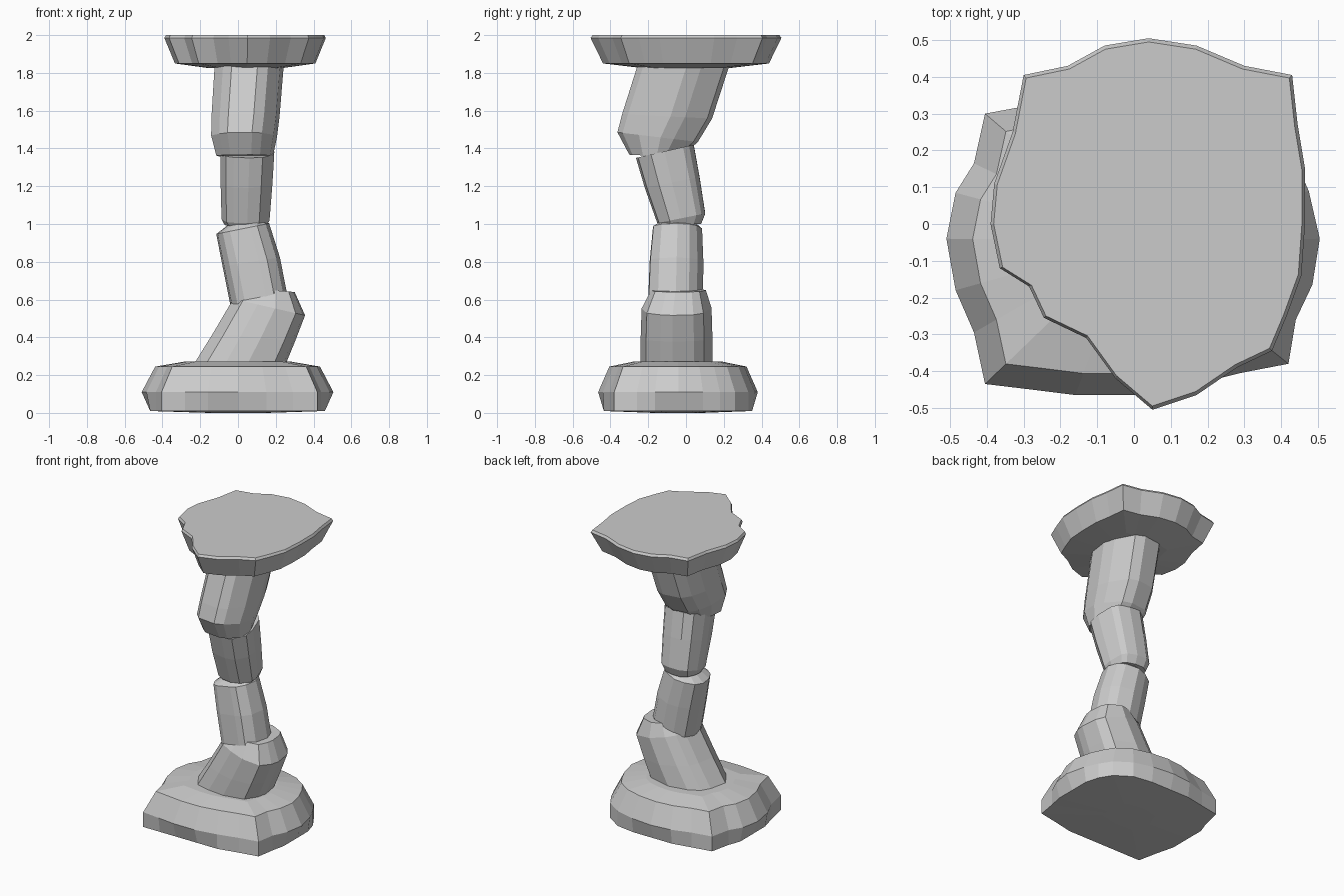
import bpy, bmesh, math, random

random.seed(4)


def skin(name, loops):
    """Join equal-length rings of points into one closed mesh."""
    bm = bmesh.new()
    rings = [[bm.verts.new(p) for p in loop] for loop in loops]
    n = len(rings[0])
    for a, b in zip(rings, rings[1:]):
        for i in range(n):
            j = (i + 1) % n
            bm.faces.new((a[i], a[j], b[j], b[i]))
    bm.faces.new(rings[0][::-1])
    bm.faces.new(rings[-1])
    bmesh.ops.recalc_face_normals(bm, faces=bm.faces)
    mesh = bpy.data.meshes.new(name)
    bm.to_mesh(mesh)
    bm.free()
    bpy.context.collection.objects.link(bpy.data.objects.new(name, mesh))


def rock_outline(n=13):
    """Slightly squarish, irregular section filling -1..1 on both axes."""
    pts = []
    for i in range(n):
        a = math.tau * (i + random.uniform(-0.25, 0.25)) / n
        r = random.uniform(0.95, 1.05)
        c, s = math.cos(a), math.sin(a)
        pts.append((r * math.copysign(abs(c) ** 0.8, c),
                    r * math.copysign(abs(s) ** 0.8, s)))
    spans = [(min(v), max(v)) for v in zip(*pts)]
    return [tuple(2 * (v - lo) / (hi - lo) - 1 for v, (lo, hi) in zip(p, spans))
            for p in pts]


def column_stone(name, rings):
    """Leaning stone through rings (cx, cy, cz, rx, ry, slope_x, slope_y)."""
    outline = rock_outline()
    skin(name, [[(cx + px * rx, cy + py * ry, cz + px * rx * sx + py * ry * sy)
                 for px, py in outline]
                for cx, cy, cz, rx, ry, sx, sy in rings])


def slab(name, outline, mid, levels):
    """Flat stone: outline scaled per level, or clipped to a box (x0, x1, y0, y1)."""
    loops = []
    for z, s in levels:
        if isinstance(s, tuple):
            x0, x1, y0, y1 = s
            loops.append([(min(max(x, x0), x1), min(max(y, y0), y1), z)
                          for x, y in outline])
        else:
            loops.append([(mid[0] + (x - mid[0]) * s, mid[1] + (y - mid[1]) * s, z)
                          for x, y in outline])
    skin(name, loops)


# base stone, with corners that stay sharp down to the ground
slab("base_stone", [
    (-0.405, -0.435), (-0.28, -0.45), (-0.16, -0.465), (0, -0.465), (0.15, -0.44),
    (0.29, -0.405), (0.42, -0.38), (0.44, -0.26), (0.485, -0.165), (0.505, -0.04),
    (0.475, 0.09), (0.435, 0.18), (0.385, 0.26), (0.28, 0.33), (0.15, 0.365),
    (0, 0.38), (-0.14, 0.365), (-0.27, 0.325), (-0.405, 0.30), (-0.435, 0.165),
    (-0.485, 0.085), (-0.51, -0.04), (-0.485, -0.18), (-0.435, -0.295)],
    (0, -0.045), [(0.0, 0.3), (0.01, (-0.465, 0.46, -0.435, 0.35)), (0.11, 1),
                  (0.245, 0.86), (0.272, 0.55)])

# four stacked, leaning column stones
column_stone("column_stone_1", [
    (0.0, -0.05, 0.24, 0.245, 0.19, 0, 0),
    (0.085, -0.05, 0.40, 0.217, 0.19, -0.1, 0),
    (0.165, -0.05, 0.56, 0.19, 0.185, -0.23, 0),
    (0.175, -0.04, 0.65, 0.125, 0.145, -0.08, 0)])
column_stone("column_stone_2", [
    (0.11, -0.055, 0.60, 0.15, 0.145, 0.2, 0),
    (0.07, -0.05, 0.80, 0.152, 0.142, 0.15, 0),
    (0.025, -0.045, 0.975, 0.14, 0.13, 0.2, 0),
    (0.045, -0.045, 1.01, 0.09, 0.09, 0.1, 0)])
column_stone("column_stone_3", [
    (0.04, -0.03, 0.995, 0.11, 0.11, 0, 0.05),
    (0.04, -0.025, 1.03, 0.127, 0.127, 0, 0.2),
    (0.045, -0.073, 1.22, 0.137, 0.145, 0, 0.2),
    (0.05, -0.112, 1.385, 0.142, 0.153, 0, 0.23)])
column_stone("column_stone_4", [
    (0.035, -0.165, 1.36, 0.15, 0.135, 0, -0.05),
    (0.032, -0.15, 1.46, 0.174, 0.213, 0, -0.12),
    (0.04, -0.10, 1.57, 0.18, 0.238, 0, -0.05),
    (0.06, -0.01, 1.85, 0.183, 0.243, 0, 0)])

# top slab with chipped front left edge
slab("top_slab", [
    (-0.30, 0.405), (-0.18, 0.43), (-0.08, 0.485), (0.04, 0.505), (0.17, 0.485),
    (0.30, 0.43), (0.43, 0.405), (0.445, 0.27), (0.465, 0.15), (0.465, 0),
    (0.455, -0.14), (0.415, -0.25), (0.375, -0.345), (0.28, -0.39), (0.17, -0.465),
    (0.05, -0.505), (-0.05, -0.42), (-0.13, -0.31), (-0.245, -0.255),
    (-0.285, -0.17), (-0.365, -0.12), (-0.39, 0), (-0.38, 0.11), (-0.33, 0.25)],
    (0.04, 0), [(1.825, 0.45), (1.85, 0.87), (1.985, 1), (2.0, 0.98)])
